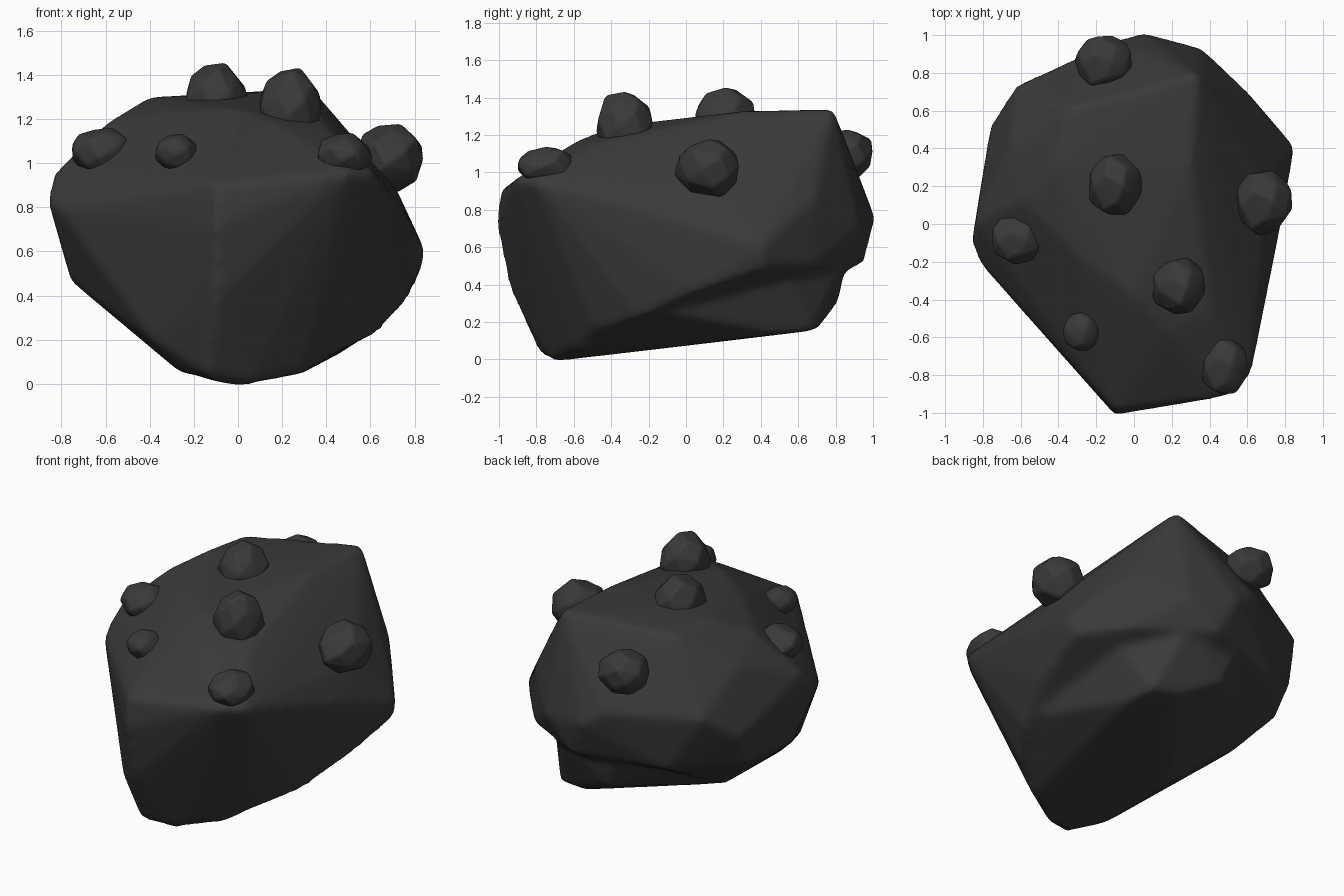
import bpy
import bmesh
import math
import random
from mathutils import Vector

random.seed(4)

default_cube = bpy.data.objects.get("Cube")
if default_cube:
    bpy.data.objects.remove(default_cube, do_unlink=True)


def make_material(name, value):
    material = bpy.data.materials.new(name)
    material.use_nodes = True
    colour = (value, value, value, 1)
    material.diffuse_color = colour
    shader = material.node_tree.nodes["Principled BSDF"]
    shader.inputs["Base Color"].default_value = colour
    shader.inputs["Roughness"].default_value = 0.9
    return material


def add_hull(bm, points):
    """Wrap the points in a closed convex shell inside the given bmesh."""
    verts = [bm.verts.new(point) for point in points]
    bmesh.ops.convex_hull(bm, input=verts)
    loose = [vert for vert in verts if vert.is_valid and not vert.link_faces]
    bmesh.ops.delete(bm, geom=loose, context="VERTS")


def make_object(name, bm, material):
    bmesh.ops.recalc_face_normals(bm, faces=bm.faces[:])
    mesh = bpy.data.meshes.new(name)
    bm.to_mesh(mesh)
    bm.free()
    mesh.materials.append(material)
    rock = bpy.data.objects.new(name, mesh)
    bpy.context.collection.objects.link(rock)
    return rock


dark_stone = make_material("dark stone", 0.042)

# Corners of the main boulder, grouped by side
front_wedge = [(-.1, -1, .72), (-.1, -.98, .9), (-.1, -.93, .38), (-.14, -.78, .05),
               (.05, -.7, 0), (.5, -.9, .96), (.61, -.8, .95), (-.38, -.62, .2),
               (-.26, -.58, .06), (.28, -.59, .07), (.46, -.48, .17)]
left_flank = [(.84, .4, .6), (.81, .42, .49), (.75, .05, .37), (.62, -.25, .23),
              (.76, -.05, .75), (.7, .2, .9)]
right_flank = [(-.83, 0, .94), (-.85, -.1, .82), (-.81, -.2, .8),
               (-.75, 0, .47), (-.72, .42, .5), (-.27, 0, .08)]
back_wall = [(.05, 1, .75), (.35, .92, .7), (.6, .68, .85), (-.1, .96, .85),
             (-.62, .72, .85), (-.75, .52, .7), (.6, .68, .5), (.15, .94, .52),
             (-.4, .77, .5)]
crown = [(.33, .78, 1.33), (.3, .3, 1.32), (-.35, .6, 1.28), (-.4, .3, 1.29),
         (-.65, .4, 1.09), (-.58, .12, 1.18), (-.3, -.15, 1.23), (0, -.38, 1.24),
         (.18, -.56, 1.17), (.4, -.46, 1.16)]

# Narrower foot, set back beneath the overhang
foot = [(.45, .48, .14), (.42, .67, .16), (.24, .7, .17), (0, .8, .3),
        (-.27, 0, .08), (.6, .5, .55), (.3, .85, .55), (-.1, .86, .6),
        (-.6, .3, .5), (-.12, -.74, .02), (.28, -.58, .05),
        (.62, -.1, .25), (0, -.68, 0)]

# Boulder body: both shells fused, then worn smooth
centre = Vector((0, 0, .66))
body = bmesh.new()
for shell in (front_wedge + left_flank + right_flank + back_wall + crown, foot):
    add_hull(body, [centre + (Vector(p) - centre) * 1.012 for p in shell])
boulder = make_object("boulder_body", body, dark_stone)

fuse = boulder.modifiers.new("fuse", "REMESH")
fuse.mode = "VOXEL"
fuse.voxel_size = 0.025
fuse.use_smooth_shade = True
wear = boulder.modifiers.new("wear", "SMOOTH")
wear.factor = 0.5
wear.iterations = 6


def make_nodule(name, location, radii, corners=26):
    """A faceted pebble with slightly worn edges, half sunk in the boulder."""
    points = []
    for i in range(corners):
        height = 1 - 2 * (i + 0.5) / corners
        ring = math.sqrt(1 - height * height)
        angle = i * math.pi * (3 - math.sqrt(5))
        direction = Vector((ring * math.cos(angle), ring * math.sin(angle), height))
        direction *= random.uniform(0.94, 1.07)
        points.append([location[k] + direction[k] * radii[k] for k in range(3)])
    bm = bmesh.new()
    add_hull(bm, points)
    nodule = make_object(name, bm, dark_stone)
    bevel = nodule.modifiers.new("worn edges", "BEVEL")
    bevel.width = 0.012
    bevel.segments = 2
    bevel.limit_method = "ANGLE"
    bevel.angle_limit = math.radians(20)
    bpy.ops.object.select_all(action="DESELECT")
    nodule.select_set(True)
    bpy.context.view_layer.objects.active = nodule
    bpy.ops.object.shade_smooth_by_angle(angle=math.radians(25))


# Nodules scattered over the top and flanks
nodules = {
    "back_nodule": ((-.16, .86, 1.1), (.16, .15, .14)),
    "top_nodule": ((-.1, .21, 1.28), (.15, .17, .18)),
    "upper_front_nodule": ((.24, -.33, 1.25), (.15, .16, .19)),
    "left_nodule": ((.69, .12, 1.02), (.16, .18, .16)),
    "right_nodule": ((-.61, -.08, 1.05), (.15, .14, .12)),
    "small_nodule": ((-.28, -.57, 1.05), (.1, .11, .09)),
    "front_nodule": ((.48, -.75, 1.03), (.13, .16, .11)),
}
for name, (location, radii) in nodules.items():
    make_nodule(name, location, radii)
